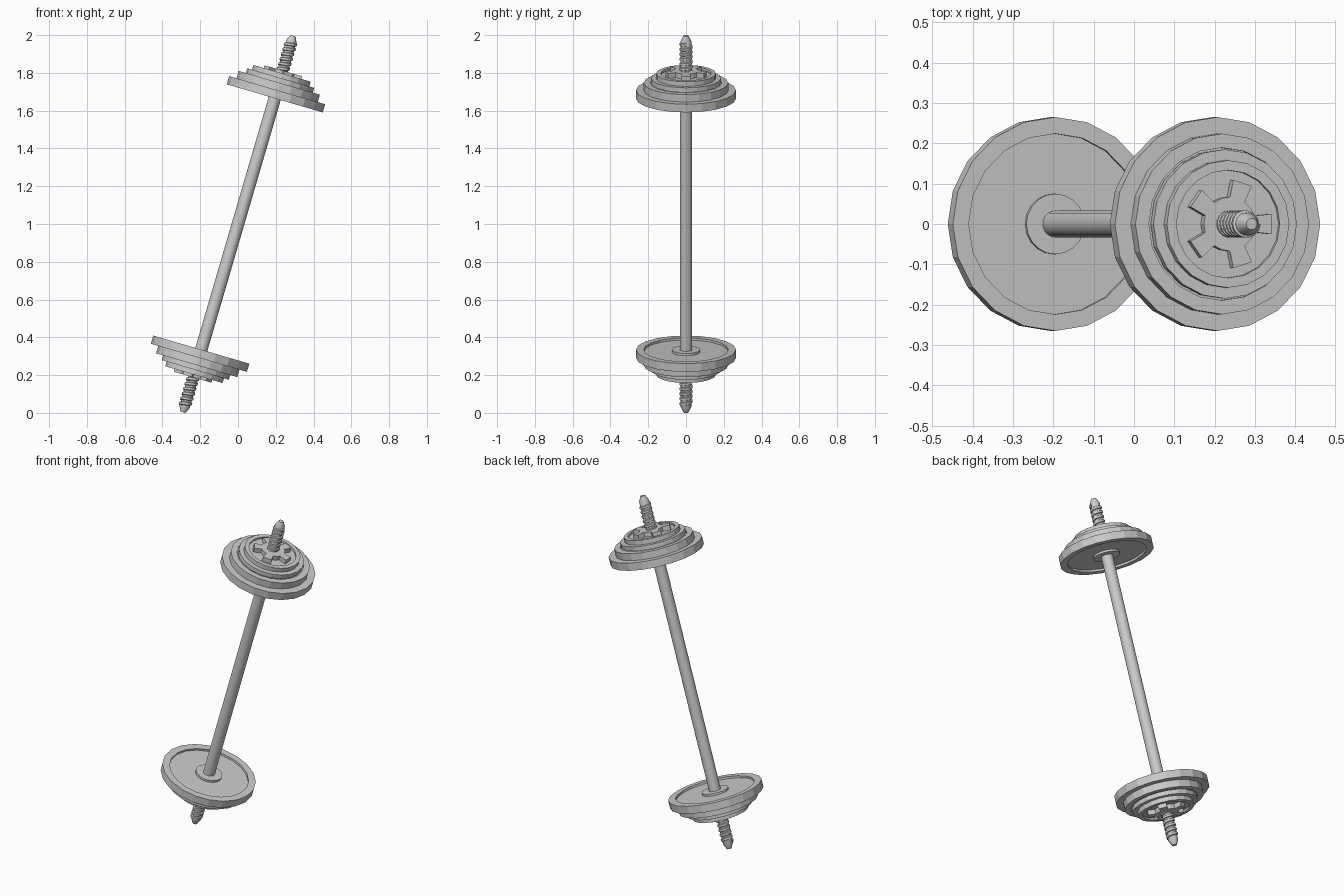
import bpy, bmesh
from math import sin, cos, pi, radians
from mathutils import Matrix

if "Cube" in bpy.data.objects:
    bpy.data.objects.remove(bpy.data.objects["Cube"])

TILT = Matrix.Translation((0, 0, 1)) @ Matrix.Rotation(radians(16.3), 4, 'Y')
FLIP = Matrix.Rotation(pi, 4, 'Y')
SIDES = 20


def finish(name, bm, matrix):
    bmesh.ops.remove_doubles(bm, verts=bm.verts, dist=1e-6)
    bmesh.ops.recalc_face_normals(bm, faces=bm.faces)
    bm.transform(TILT @ matrix)
    me = bpy.data.meshes.new(name)
    bm.to_mesh(me)
    bm.free()
    ob = bpy.data.objects.new(name, me)
    bpy.context.collection.objects.link(ob)
    return ob


def lathe(name, profile, matrix):
    """Spin (radius, height) points round the bar axis."""
    bm = bmesh.new()
    verts = [bm.verts.new((r, 0, h)) for r, h in profile]
    edges = [bm.edges.new(p) for p in zip(verts, verts[1:])]
    bmesh.ops.spin(bm, geom=verts + edges, cent=(0, 0, 0), axis=(0, 0, 1),
                   angle=2 * pi, steps=SIDES, use_merge=True)
    return finish(name, bm, matrix)


def plate(name, r, low, high, matrix):
    """Weight disc with a recess and a raised hub on each face."""
    rim, hub, d = 0.845 * r, 0.283 * r, 0.012
    lathe(name, [(0, low), (hub, low), (hub, low + d), (rim, low + d), (rim, low),
                 (r, low), (r, high), (rim, high), (rim, high - d),
                 (hub, high - d), (hub, high), (0, high)], matrix)


def star_nut(name, low, high, matrix):
    """Five-armed spin-lock nut."""
    bm = bmesh.new()
    pts = []
    for k in range(5):
        a = k * 2 * pi / 5
        for x, y in ((0.064, -0.02), (0.107, -0.025), (0.107, 0.025), (0.064, 0.02)):
            pts.append((x * cos(a) - y * sin(a), x * sin(a) + y * cos(a), low))
        pts.append((0.067 * cos(a + pi / 5), 0.067 * sin(a + pi / 5), low))
    face = bm.faces.new([bm.verts.new(p) for p in pts])
    ext = bmesh.ops.extrude_face_region(bm, geom=[face], use_keep_orig=True)
    top = [v for v in ext['geom'] if isinstance(v, bmesh.types.BMVert)]
    bmesh.ops.translate(bm, verts=top, vec=(0, 0, high - low))
    finish(name, bm, matrix)


def thread(name, start, turns, pitch, matrix):
    """Helical ridge swept round the bar end."""
    bm = bmesh.new()
    section = ((0.024, -0.011), (0.034, -0.006), (0.034, 0.006), (0.024, 0.011))
    rows = []
    for i in range(turns * SIDES + 1):
        a = 2 * pi * i / SIDES
        rows.append([bm.verts.new((r * cos(a), r * sin(a), start + pitch * i / SIDES + h))
                     for r, h in section])
    for p, q in zip(rows, rows[1:]):
        for j in range(4):
            k = (j + 1) % 4
            bm.faces.new((p[j], p[k], q[k], q[j]))
    bm.faces.new(rows[0])
    bm.faces.new(rows[-1])
    finish(name, bm, matrix)


# Bar: plain grip, thinner threaded ends and pointed tips
half = [(0.033, 0.80), (0.033, 0.835), (0.028, 0.835), (0.028, 1.008), (0.014, 1.0384), (0, 1.0384)]
bar = lathe("bar", [(r, -h) for r, h in reversed(half)] + half, Matrix())
bpy.context.view_layer.objects.active = bar
bar.select_set(True)
bpy.ops.object.shade_smooth_by_angle(angle=radians(30))

# Weights, nut and thread at each end
STACK = [("large", 0.265, 0.693, 0.738), ("medium", 0.224, 0.738, 0.779),
         ("small", 0.185, 0.779, 0.805), ("smallest", 0.158, 0.805, 0.831)]
for end, m in (("top", Matrix()), ("bottom", FLIP)):
    for size, r, low, high in STACK:
        plate(f"{size}_plate_{end}", r, low, high, m)
    star_nut(f"star_nut_{end}", 0.818, 0.846, m)
    thread(f"thread_{end}", 0.835, 6, 0.027, m)
